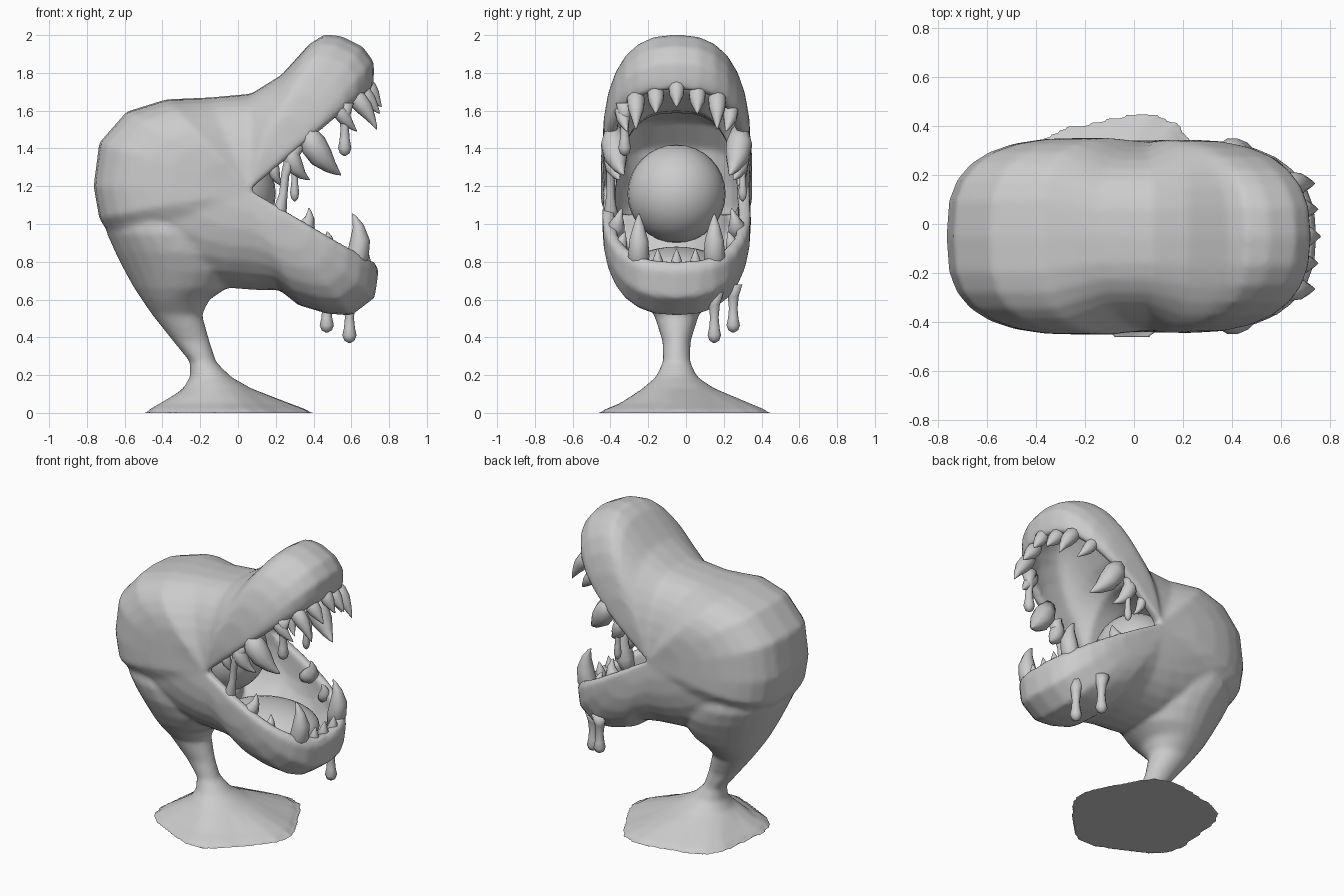
import bpy, bmesh, math
from mathutils import Vector

if "Cube" in bpy.data.objects:
    bpy.data.objects.remove(bpy.data.objects["Cube"])

CY = -0.05           # side-to-side centre of the head


def finish(name, bm):
    bmesh.ops.remove_doubles(bm, verts=bm.verts, dist=0.0005)
    bmesh.ops.recalc_face_normals(bm, faces=bm.faces)
    me = bpy.data.meshes.new(name)
    bm.to_mesh(me)
    bm.free()
    for p in me.polygons:
        p.use_smooth = True
    ob = bpy.data.objects.new(name, me)
    bpy.context.collection.objects.link(ob)
    return ob


def loft(name, rings, closed_ring=True, closed_loop=False, caps=(False, False)):
    bm = bmesh.new()
    rows = [[bm.verts.new(p) for p in r] for r in rings]
    n = len(rows[0])
    for i in range(len(rows) if closed_loop else len(rows) - 1):
        a, b = rows[i], rows[(i + 1) % len(rows)]
        for j in range(n if closed_ring else n - 1):
            k = (j + 1) % n
            bm.faces.new((a[j], a[k], b[k], b[j]))
    if caps[0]:
        bm.faces.new(rows[0])
    if caps[1]:
        bm.faces.new(rows[-1])
    return finish(name, bm)


def tube(name, pts, radii, sides=10):
    pts = [Vector(p) for p in pts]
    rings = []
    for i, p in enumerate(pts):
        t = (pts[min(i + 1, len(pts) - 1)] - pts[max(i - 1, 0)]).normalized()
        u = t.cross(Vector((0, 1, 0))).normalized()
        v = t.cross(u)
        rings.append([p + radii[i] * (math.cos(a) * u + math.sin(a) * v)
                      for a in (2 * math.pi * k / sides for k in range(sides))])
    return loft(name, rings, caps=(True, True))


def tooth(name, root, ctrl, tip, r):
    a, b, c = Vector(root), Vector(ctrl), Vector(tip)
    ts = (0, .25, .5, .75, .92, 1)
    pts = [a * (1 - t) ** 2 + b * 2 * t * (1 - t) + c * t * t for t in ts]
    tube(name, pts, [r * k for k in (.6, .95, .85, .48, .2, .04)])


# Head shell: sections fan around the mouth corner, outside then inside
PX, PZ = 0.06, 1.18
outline = [(.72, 1.77), (.72, 1.86), (.66, 1.94), (.55, 1.995), (.46, 2.005),
           (.38, 1.955), (.23, 1.79), (.07, 1.69), (-.15, 1.67), (-.38, 1.66),
           (-.59, 1.595), (-.735, 1.43), (-.765, 1.2), (-.735, 1.03), (-.65, .89),
           (-.5, .79), (-.3, .71), (-.1, .665), (.1, .65), (.22, .65),
           (.32, .57), (.47, .525), (.6, .515), (.725, .61), (.745, .75)]


def section(x, z, inset_r=0, inset_w=0, turn=0):
    ang = math.atan2(z - PZ, x - PX) + turn
    R = math.hypot(x - PX, z - PZ) - inset_r
    n, tip_w, side_w = 2.9, .45, .385
    if x < .15 and z < .95:          # underside tapers into the stalk
        n = 2.1
    elif x > .15:                    # rounder jaws
        n, tip_w = 2.5, .44
    elif -.2 < x and z > 1.6:        # pinched waist behind the snout
        tip_w = .34
    row = []
    for k in range(17):
        t = math.pi * (k / 16 - .5)
        c = max(math.cos(t), 0) ** (2 / n) if 0 < k < 16 else 0
        s = math.copysign(abs(math.sin(t)) ** (2 / n), t)
        y = s * (side_w + (tip_w - side_w) * c - inset_w)
        row.append((PX + R * c * math.cos(ang), CY + y, PZ + R * c * math.sin(ang)))
    return row


rows = [section(x, z) for x, z in outline]
rows.append(section(*outline[-1], .04, .03, .04))
rows += [section(x, z, .09, .065) for x, z in reversed(outline)]
rows.append(section(*outline[0], .04, .03, -.04))
head = loft("head_and_stalk", rows, closed_ring=False, closed_loop=True)

# Stalk and spreading root: z, x min, x max, half depth, y centre
stalk = [(0, -.51, .39, .46, 0), (.05, -.42, .26, .34, 0), (.13, -.29, .07, .19, -.04),
         (.19, -.255, -.035, .11, CY), (.27, -.255, -.115, .073, CY),
         (.38, -.345, -.15, .075, CY), (.52, -.455, -.19, .12, CY),
         (.6, -.51, -.15, .19, CY), (.66, -.55, -.06, .24, CY), (.75, -.6, .0, .29, CY),
         (.85, -.65, .0, .335, CY), (.95, -.695, -.06, .355, CY), (1.05, -.7, -.1, .34, CY)]
rings = []
for z, x0, x1, ry, cy in stalk:
    ring = []
    for k in range(24):
        a = 2 * math.pi * k / 24
        w = 1 + (.06 * math.cos(5 * a + .6) if z < .1 else 0)
        ring.append(((x0 + x1) / 2 + (x1 - x0) / 2 * w * math.cos(a),
                     cy + ry * w * math.sin(a), z))
    rings.append(ring)
stem = loft("stalk", rings, caps=(True, True))

# Fuse head and stalk into one smooth skin
bpy.ops.object.select_all(action='DESELECT')
stem.select_set(True)
head.select_set(True)
bpy.context.view_layer.objects.active = head
bpy.ops.object.join()
fuse = head.modifiers.new("fuse", 'REMESH')
fuse.mode = 'VOXEL'
fuse.voxel_size = .016
fuse.use_smooth_shade = True
soft = head.modifiers.new("soften", 'SMOOTH')
soft.factor = .5
soft.iterations = 6


# Throat ball and tongue
def ball(name, loc, scale):
    bm = bmesh.new()
    bmesh.ops.create_uvsphere(bm, u_segments=28, v_segments=16, radius=1)
    for v in bm.verts:
        v.co = Vector([v.co[i] * scale[i] + loc[i] for i in range(3)])
    finish(name, bm)


ball("throat_ball", (-.06, CY, 1.16), (.26, .26, .26))
ball("tongue", (.28, CY, .765), (.32, .25, .115))

# Upper front teeth
for dy, tx, tz in ((-.215, .735, 1.5), (-.11, .75, 1.585), (0, .76, 1.62),
                   (.11, .75, 1.585), (.215, .735, 1.5)):
    k = abs(dy)
    tooth("upper_front_tooth", (.67 - k * .35, CY + dy, 1.76 - k * .3),
          (.71 - k * .15, CY + dy, 1.68 - k * .25), (tx, CY + dy, tz), .045 + k * .03)

# Lower front teeth
for dy in (-.1, 0, .1):
    tooth("lower_front_tooth", (.67, CY + dy, .74), (.67, CY + dy, .8),
          (.685, CY + dy, .87), .036)

# Paired side teeth: name, root x z, bend x z, tip x z, side offset, tip offset, radius
pairs = [("upper_fang", .36, 1.5, .43, 1.33, .545, 1.26, .335, .28, .075),
         ("upper_side_tooth", .27, 1.41, .29, 1.27, .38, 1.235, .345, .3, .05),
         ("upper_back_tooth", .19, 1.33, .18, 1.25, .235, 1.2, .35, .32, .032),
         ("upper_corner_tooth", .51, 1.64, .56, 1.55, .63, 1.49, .29, .26, .042),
         ("lower_fang", .6, .74, .69, .93, .605, 1.055, .2, .2, .062),
         ("lower_side_tooth", .29, .94, .4, .97, .375, 1.085, .325, .29, .052),
         ("lower_middle_tooth", .45, .84, .5, .9, .47, .96, .3, .27, .04)]
for name, ax, az, bx, bz, cx, cz, o, oc, r in pairs:
    for s in (-1, 1):
        tooth(name, (ax, CY + s * o, az), (bx, CY + s * o, bz), (cx, CY + s * oc, cz), r)


# Slime drips
def drip(name, x, y, top, bottom, r):
    h = top - bottom
    zs = (0, .25, .5, .7, .85, .95, 1)
    tube(name, [(x, y, top - h * k) for k in zs],
         [r * k for k in (1.5, .9, .7, .85, 1.1, .8, .15)])


drip("jaw_drip_long", .59, .15, .64, .37, .034)
drip("jaw_drip_short", .47, .25, .68, .425, .034)
drip("lip_drip_near", .565, -.325, 1.64, 1.36, .032)
drip("lip_drip_far", .3, .3, 1.42, 1.12, .022)

# Slime strand bridging the mouth corner
tube("slime_strand", [(.31, -.385, 1.42), (.28, -.395, 1.35), (.25, -.4, 1.26),
                      (.24, -.4, 1.16), (.225, -.4, 1.08), (.2, -.39, 1.02)],
     [.045, .034, .022, .022, .034, .045])
